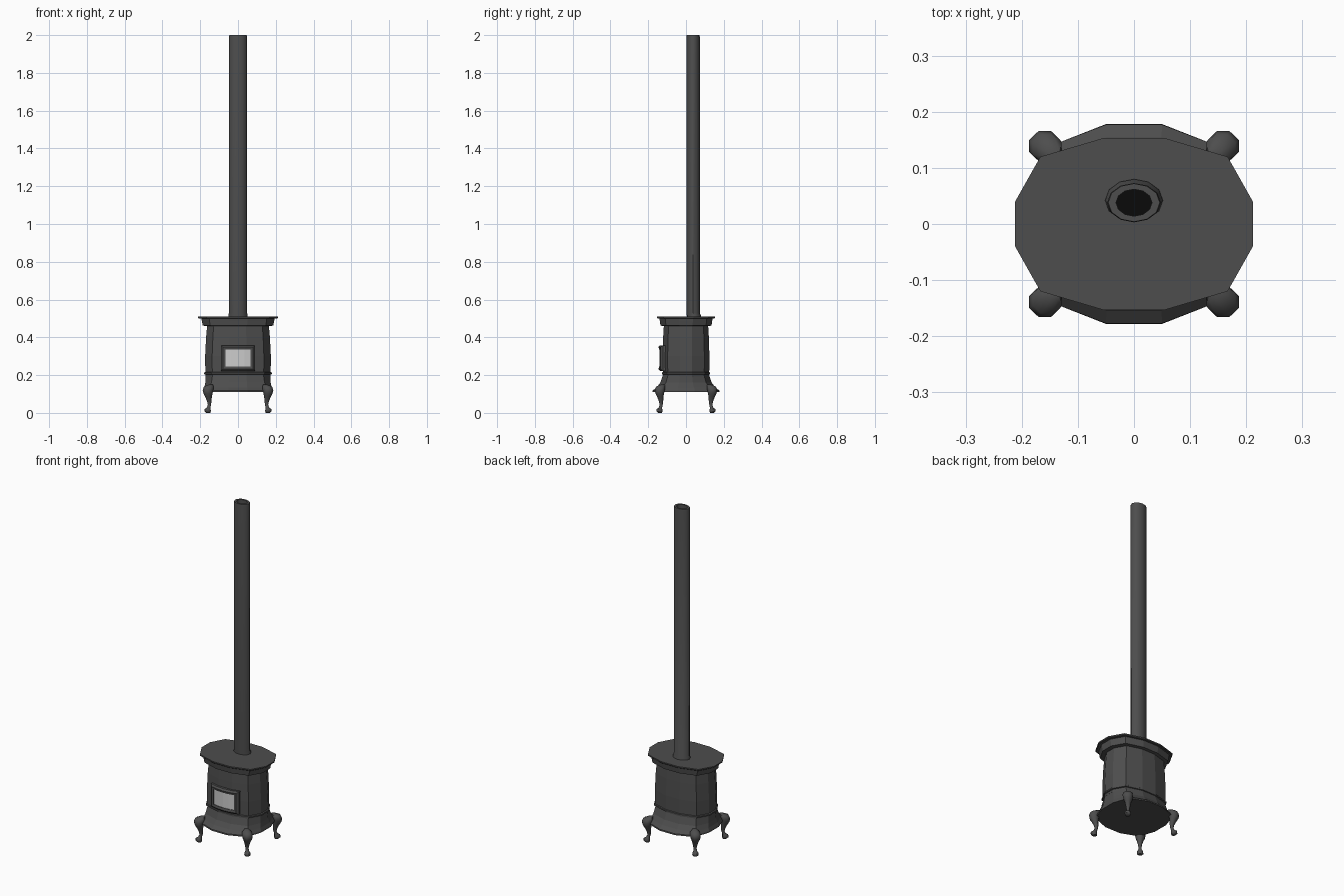
import bpy, bmesh, math

if "Cube" in bpy.data.objects:
    bpy.data.objects.remove(bpy.data.objects["Cube"])


def material(name, g):
    m = bpy.data.materials.new(name)
    m.diffuse_color = (g, g, g, 1)
    m.use_nodes = True
    m.node_tree.nodes["Principled BSDF"].inputs["Base Color"].default_value = m.diffuse_color
    return m


IRON = material("iron", 0.075)
GLASS = material("glass", 0.55)
SOOT = material("soot", 0.003)


def loft(name, rings, mat=IRON, caps=True, loop=False, closed=True, smooth=None):
    """Skin a list of equal-length point rings into one mesh object."""
    bm = bmesh.new()
    vs = [[bm.verts.new(p) for p in r] for r in rings]
    n = len(rings[0])
    pairs = list(zip(vs, vs[1:])) + ([(vs[-1], vs[0])] if loop else [])
    for a, b in pairs:
        for i in range(n if closed else n - 1):
            j = (i + 1) % n
            bm.faces.new((a[i], a[j], b[j], b[i]))
    if caps:
        bm.faces.new(vs[0])
        bm.faces.new(vs[-1])
    bmesh.ops.recalc_face_normals(bm, faces=bm.faces)
    me = bpy.data.meshes.new(name)
    bm.to_mesh(me)
    bm.free()
    me.materials.append(mat)
    if smooth:
        me.polygons.foreach_set("use_smooth", [True] * len(me.polygons))
        me.set_sharp_from_angle(angle=math.radians(smooth))
    ob = bpy.data.objects.new(name, me)
    bpy.context.collection.objects.link(ob)
    return ob


def symmetric(z, quarter):
    """12-sided ring mirrored from three points of one quarter."""
    half = quarter + [(-x, y) for x, y in reversed(quarter)]
    return [(x, y, z) for x, y in half] + [(-x, -y, z) for x, y in half]


def oval(z, rx, ry):
    return symmetric(z, [(rx, ry * .26), (rx * .787, ry * .784), (rx * .26, ry)])


def ellipse(cx, cy, z, rx, ry, n=12, turn=0.0):
    return [(cx + rx * math.cos(turn + math.tau * i / n),
             cy + ry * math.sin(turn + math.tau * i / n), z) for i in range(n)]


# Firebox with its raised lower ring
loft("firebox", [oval(z, x, y) for z, x, y in [
    (.19, .172, .122), (.203, .172, .122), (.205, .179, .127), (.213, .179, .127),
    (.216, .173, .123), (.30, .174, .124), (.40, .169, .121), (.465, .163, .117)]])

# Cornice and top plate
loft("cornice", [oval(z, x, y) for z, x, y in [
    (.46, .165, .118), (.462, .187, .135), (.490, .192, .139), (.502, .194, .141)]])
loft("top_plate", [oval(z, x, y) for z, x, y in [
    (.50, .208, .150), (.503, .212, .153), (.51, .212, .153)]])

# Flared base skirt
loft("base_skirt", [
    symmetric(.11, [(.184, .046), (.152, .138), (.050, .178)]),
    symmetric(.118, [(.184, .046), (.152, .138), (.050, .177)]),
    symmetric(.135, [(.178, .042), (.147, .123), (.049, .155)]),
    symmetric(.16, [(.173, .036), (.141, .106), (.047, .136)]),
    oval(.20, .171, .122)])

# Four curved legs: offset along the diagonal, height, radius
LEG = [(-.012, .150, .012), (.004, .138, .028), (.010, .120, .030), (.010, .102, .026),
       (.006, .085, .019), (.000, .062, .013), (-.001, .042, .009), (.005, .028, .010),
       (.012, .020, .017), (.012, .008, .018), (.008, .0, .012)]
for sx in (-1, 1):
    for sy in (-1, 1):
        name = ("front" if sy < 0 else "back") + ("_left" if sx < 0 else "_right") + "_leg"
        loft(name, [ellipse(sx * (.152 + t * .7), sy * (.132 + t * .7), z, r, r * .95, 8, math.pi / 8)
                    for t, z, r in LEG], smooth=50)

# Stove pipe with a foot collar, hollow top and dark flue
PY = .038
loft("stove_pipe", [ellipse(0, PY + dy, z, x, y) for z, x, y, dy in [
    (.505, .052, .038, .004), (.515, .051, .038, .004), (.53, .048, .035, 0),
    (1.99, .048, .035, 0), (2.0, .046, .034, 0), (2.0, .032, .024, 0), (1.97, .032, .024, 0)]],
    caps=False, smooth=40)
loft("flue_opening", [ellipse(0, PY, 1.96, .032, .024), ellipse(0, PY, 1.972, .032, .024)], SOOT)


# Door frame and window, both bowed with the front of the firebox
def bowed(x, z, y):
    return (x, y + 1.9 * x * x, z)


STEPS = (-1, -.5, 0, .5, 1)
path = [(u, 1) for u in STEPS] + [(u, -1) for u in reversed(STEPS)]
section = [(.091, .068, -.112), (.091, .068, -.138), (.080, .058, -.146),
           (.067, .045, -.142), (.066, .044, -.116)]
loft("door_frame", [[bowed(u * w, .29 + v * h, y) for w, h, y in section] for u, v in path],
     caps=False, loop=True)
loft("door_window", [[bowed(u * .067, .29 + v * .045, -.139) for v in (-1, 1)] for u in STEPS],
     GLASS, caps=False, closed=False)
